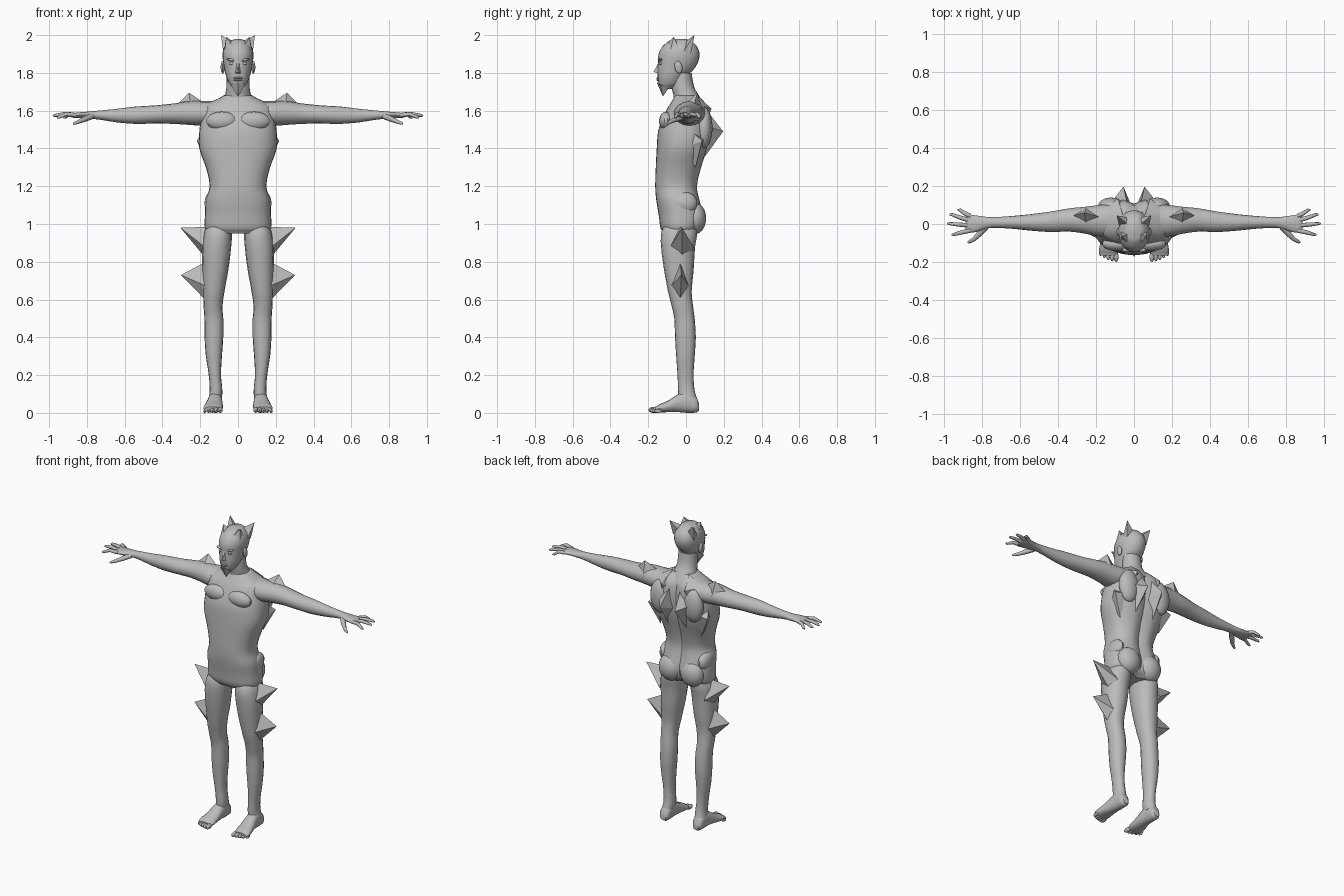
import bpy, bmesh, math
from mathutils import Vector, Matrix

skin = bpy.data.materials.new("grey skin")
skin.diffuse_color = (0.5, 0.5, 0.5, 1)


def finish(name, bm, mirror=False, angle=40):
    """Turn a bmesh into a shaded object, optionally mirrored across x."""
    bmesh.ops.recalc_face_normals(bm, faces=bm.faces)
    me = bpy.data.meshes.new(name)
    bm.to_mesh(me)
    bm.free()
    me.materials.append(skin)
    ob = bpy.data.objects.new(name, me)
    bpy.context.collection.objects.link(ob)
    bpy.ops.object.select_all(action='DESELECT')
    ob.select_set(True)
    bpy.context.view_layer.objects.active = ob
    bpy.ops.object.shade_smooth_by_angle(angle=math.radians(angle))
    if mirror:
        m = ob.modifiers.new("mirror", 'MIRROR')
        m.use_mirror_merge = False
    return ob


def smooth_rows(rows, steps):
    """Catmull-Rom interpolation between section rows."""
    out = []
    for i in range(len(rows) - 1):
        p = [rows[max(0, i - 1)], rows[i], rows[i + 1], rows[min(len(rows) - 1, i + 2)]]
        for s in range(steps):
            t = s / steps
            out.append([0.5 * (2 * b + (c - a) * t + (2 * a - 5 * b + 4 * c - d) * t * t
                               + (3 * b - a - 3 * c + d) * t ** 3) for a, b, c, d in zip(*p)])
        # axis position stays linear so sections never fold over
            out[-1][0] = rows[i][0] + (rows[i + 1][0] - rows[i][0]) * t
    return out + [list(rows[-1])]


def loft(name, axis, rows, n=20, power=2.2, steps=3, mirror=False, groove=0):
    """rows: (position on axis, min and max of first other axis, min and max of second)."""
    bm = bmesh.new()
    rings = []
    for t, a0, a1, b0, b1 in smooth_rows(rows, steps):
        ring = []
        for k in range(n):
            c, s = math.cos(math.tau * k / n), math.sin(math.tau * k / n)
            a = (a0 + a1) / 2 + (a1 - a0) / 2 * math.copysign(abs(c) ** (2 / power), c)
            b = (b0 + b1) / 2 + (b1 - b0) / 2 * math.copysign(abs(s) ** (2 / power), s)
            if s > 0:
                b -= groove * math.exp(-(a / 0.03) ** 2)
            ring.append(bm.verts.new({'x': (t, a, b), 'y': (a, t, b), 'z': (a, b, t)}[axis]))
        rings.append(ring)
    for lo, hi in zip(rings, rings[1:]):
        for k in range(n):
            bm.faces.new((lo[k], lo[(k + 1) % n], hi[(k + 1) % n], hi[k]))
    bm.faces.new(rings[0])
    bm.faces.new(rings[-1])
    return finish(name, bm, mirror)


def ball(name, centre, size, mirror=True, tilt=0, axis='X'):
    bm = bmesh.new()
    m = Matrix.Translation(centre) @ Matrix.Rotation(math.radians(tilt), 4, axis) @ Matrix.Diagonal((*size, 1))
    bmesh.ops.create_uvsphere(bm, u_segments=14, v_segments=9, radius=1, matrix=m)
    return finish(name, bm, mirror)


def spike(name, tip, base, mirror=True):
    bm = bmesh.new()
    top = bm.verts.new(tip)
    vs = [bm.verts.new(p) for p in base]
    for k in range(len(vs)):
        bm.faces.new((vs[k], vs[(k + 1) % len(vs)], top))
    bm.faces.new(vs)
    return finish(name, bm, mirror, 10)


def digit(name, points, n=8):
    """Tapered finger through (x, y, z, radius) points."""
    bm = bmesh.new()
    pts = [Vector(p[:3]) for p in points]
    rings = []
    for i, p in enumerate(pts):
        d = (pts[min(i + 1, len(pts) - 1)] - pts[max(i - 1, 0)]).normalized()
        u = d.cross(Vector((0, 0, 1))).normalized()
        v = u.cross(d)
        rings.append([bm.verts.new(p + points[i][3] * (u * math.cos(math.tau * k / n) + v * math.sin(math.tau * k / n)))
                      for k in range(n)])
    for lo, hi in zip(rings, rings[1:]):
        for k in range(n):
            bm.faces.new((lo[k], lo[(k + 1) % n], hi[(k + 1) % n], hi[k]))
    bm.faces.new(rings[0])
    bm.faces.new(rings[-1])
    return finish(name, bm, True, 50)


# Trunk from crotch to collar
loft("torso", 'z', [
    (0.95, -0.15, 0.15, -0.115, 0.05), (0.975, -0.175, 0.175, -0.135, 0.08),
    (1.05, -0.175, 0.175, -0.145, 0.095), (1.13, -0.17, 0.17, -0.158, 0.075),
    (1.20, -0.15, 0.15, -0.163, 0.065), (1.30, -0.17, 0.17, -0.16, 0.085),
    (1.40, -0.205, 0.205, -0.155, 0.115), (1.49, -0.205, 0.205, -0.148, 0.13),
    (1.56, -0.195, 0.195, -0.125, 0.13), (1.62, -0.185, 0.185, -0.095, 0.12),
    (1.65, -0.135, 0.135, -0.075, 0.10), (1.68, -0.075, 0.075, -0.06, 0.075)],
    n=32, power=2.4, groove=0.025)
ball("chest_muscle", (0.085, -0.105, 1.545), (0.085, 0.038, 0.05))
ball("buttock", (0.08, 0.045, 1.03), (0.08, 0.062, 0.085))
ball("shoulder_blade", (0.12, 0.095, 1.51), (0.07, 0.045, 0.11))
ball("waist_bulge", (0.14, -0.01, 1.11), (0.038, 0.07, 0.06))

# Neck and head
loft("neck", 'z', [(1.62, -0.09, 0.09, -0.07, 0.10), (1.67, -0.072, 0.072, -0.065, 0.075),
                   (1.72, -0.062, 0.062, -0.075, 0.045), (1.80, -0.06, 0.06, -0.07, 0.03)], power=2)
loft("head", 'z', [
    (1.715, -0.025, 0.025, -0.135, -0.075), (1.74, -0.045, 0.045, -0.145, -0.03),
    (1.78, -0.062, 0.062, -0.15, 0.0), (1.82, -0.072, 0.072, -0.15, 0.042),
    (1.86, -0.079, 0.079, -0.148, 0.065), (1.90, -0.082, 0.082, -0.145, 0.072),
    (1.94, -0.072, 0.072, -0.125, 0.058), (1.97, -0.045, 0.045, -0.09, 0.03),
    (1.98, -0.015, 0.015, -0.05, 0.0)], n=24, power=2.1)
spike("nose", (0, -0.172, 1.805), [(-0.018, -0.142, 1.795), (0.018, -0.142, 1.795), (0.008, -0.142, 1.86), (-0.008, -0.142, 1.86)], False)
spike("beard", (0, -0.122, 1.675), [(-0.038, -0.135, 1.735), (0, -0.155, 1.75), (0.038, -0.135, 1.735), (0.02, -0.085, 1.73), (-0.02, -0.085, 1.73)], False)
for z in (1.763, 1.773):
    ball("lip", (0, -0.148, z), (0.025, 0.009, 0.006), False)
ball("eye", (0.032, -0.134, 1.85), (0.016, 0.01, 0.008))
ball("brow", (0.036, -0.136, 1.868), (0.025, 0.012, 0.007), tilt=-12, axis='Y')
ball("ear", (0.081, -0.04, 1.83), (0.011, 0.02, 0.034), tilt=12)

# Crown of horns
spike("rear_horn", (0.09, 0.045, 2.0), [(0.078, -0.015, 1.91), (0.03, -0.005, 1.965), (0.04, 0.035, 1.955), (0.076, 0.025, 1.90)])
spike("front_horn", (0.062, -0.065, 1.99), [(0.072, -0.085, 1.91), (0.03, -0.105, 1.945), (0.025, -0.05, 1.965), (0.074, -0.03, 1.92)])

# Arms and hands
loft("arm", 'x', [
    (0.10, -0.06, 0.11, 1.53, 1.65), (0.18, -0.065, 0.10, 1.52, 1.65),
    (0.26, -0.05, 0.09, 1.525, 1.65), (0.34, -0.04, 0.082, 1.53, 1.638),
    (0.44, -0.042, 0.065, 1.532, 1.628), (0.54, -0.035, 0.052, 1.53, 1.622),
    (0.64, -0.025, 0.042, 1.538, 1.61), (0.74, -0.02, 0.036, 1.553, 1.6),
    (0.78, -0.026, 0.038, 1.556, 1.596), (0.83, -0.042, 0.045, 1.56, 1.592),
    (0.87, -0.045, 0.05, 1.562, 1.588), (0.885, -0.04, 0.045, 1.566, 1.584)], n=16, power=2, mirror=True)
for name, (x, y, z), y0 in (("little_finger", (0.925, 0.074, 1.562), 0.042), ("ring_finger", (0.968, 0.05, 1.572), 0.018),
                            ("middle_finger", (0.98, 0.002, 1.572), -0.008), ("index_finger", (0.958, -0.056, 1.562), -0.034)):
    mx, my = (x + 0.86) / 2, (y + y0) / 2
    digit(name, [(0.86, y0, 1.576, 0.012), (mx, my, 1.582, 0.011), (x - 0.01, y, z + 0.003, 0.008), (x, y, z, 0.004)])
digit("thumb", [(0.775, -0.012, 1.57, 0.016), (0.81, -0.05, 1.556, 0.015), (0.84, -0.08, 1.543, 0.011),
                (0.866, -0.095, 1.533, 0.008), (0.873, -0.097, 1.53, 0.004)])

# Legs and feet
loft("leg", 'z', [
    (0.07, 0.085, 0.155, -0.04, 0.058), (0.12, 0.083, 0.15, -0.042, 0.045),
    (0.20, 0.09, 0.155, -0.045, 0.04), (0.30, 0.085, 0.17, -0.052, 0.046),
    (0.40, 0.078, 0.177, -0.058, 0.052), (0.50, 0.078, 0.178, -0.062, 0.046),
    (0.56, 0.082, 0.182, -0.075, 0.038), (0.64, 0.072, 0.185, -0.095, 0.03),
    (0.75, 0.052, 0.188, -0.115, 0.04), (0.88, 0.036, 0.19, -0.132, 0.048),
    (0.96, 0.032, 0.178, -0.13, 0.06), (1.02, 0.04, 0.15, -0.1, 0.05)], n=16, mirror=True)
loft("foot", 'y', [
    (0.07, 0.1, 0.14, 0.012, 0.05), (0.055, 0.088, 0.153, 0.002, 0.085), (0.01, 0.085, 0.157, 0.0, 0.115),
    (-0.04, 0.082, 0.163, 0.004, 0.10), (-0.09, 0.08, 0.175, 0.004, 0.068),
    (-0.14, 0.08, 0.184, 0.002, 0.046), (-0.165, 0.088, 0.178, 0.004, 0.032)], n=16, mirror=True)
for i in range(5):
    r = 0.0155 - 0.0015 * i
    ball("toe", (0.094 + 0.0205 * i, -0.172 + 0.0015 * i * i, r), (r * 0.85, 0.028 - 0.002 * i, r))

# Body spikes
spike("shoulder_spike", (0.26, 0.06, 1.695), [(0.16, 0.03, 1.63), (0.25, -0.01, 1.63), (0.335, 0.04, 1.62), (0.25, 0.09, 1.60)])
spike("back_spike", (0.055, 0.197, 1.49), [(0.03, 0.08, 1.64), (0.13, 0.10, 1.52), (0.07, 0.08, 1.33), (0.008, 0.08, 1.45)])
spike("upper_back_ridge", (0.085, 0.135, 1.61), [(0.06, 0.05, 1.69), (0.16, 0.07, 1.63), (0.11, 0.09, 1.5), (0.03, 0.08, 1.58)])
spike("rib_spike", (0.218, 0.085, 1.44), [(0.17, 0.0, 1.52), (0.18, -0.02, 1.40), (0.15, 0.05, 1.30), (0.14, 0.1, 1.45)])
spike("hip_spike", (0.305, -0.02, 0.98), [(0.165, -0.03, 0.985), (0.165, -0.09, 0.87), (0.18, -0.02, 0.83), (0.165, 0.045, 0.87)])
spike("thigh_spike", (0.302, -0.025, 0.73), [(0.17, -0.03, 0.80), (0.165, -0.08, 0.67), (0.175, -0.03, 0.60), (0.165, 0.015, 0.67)])
